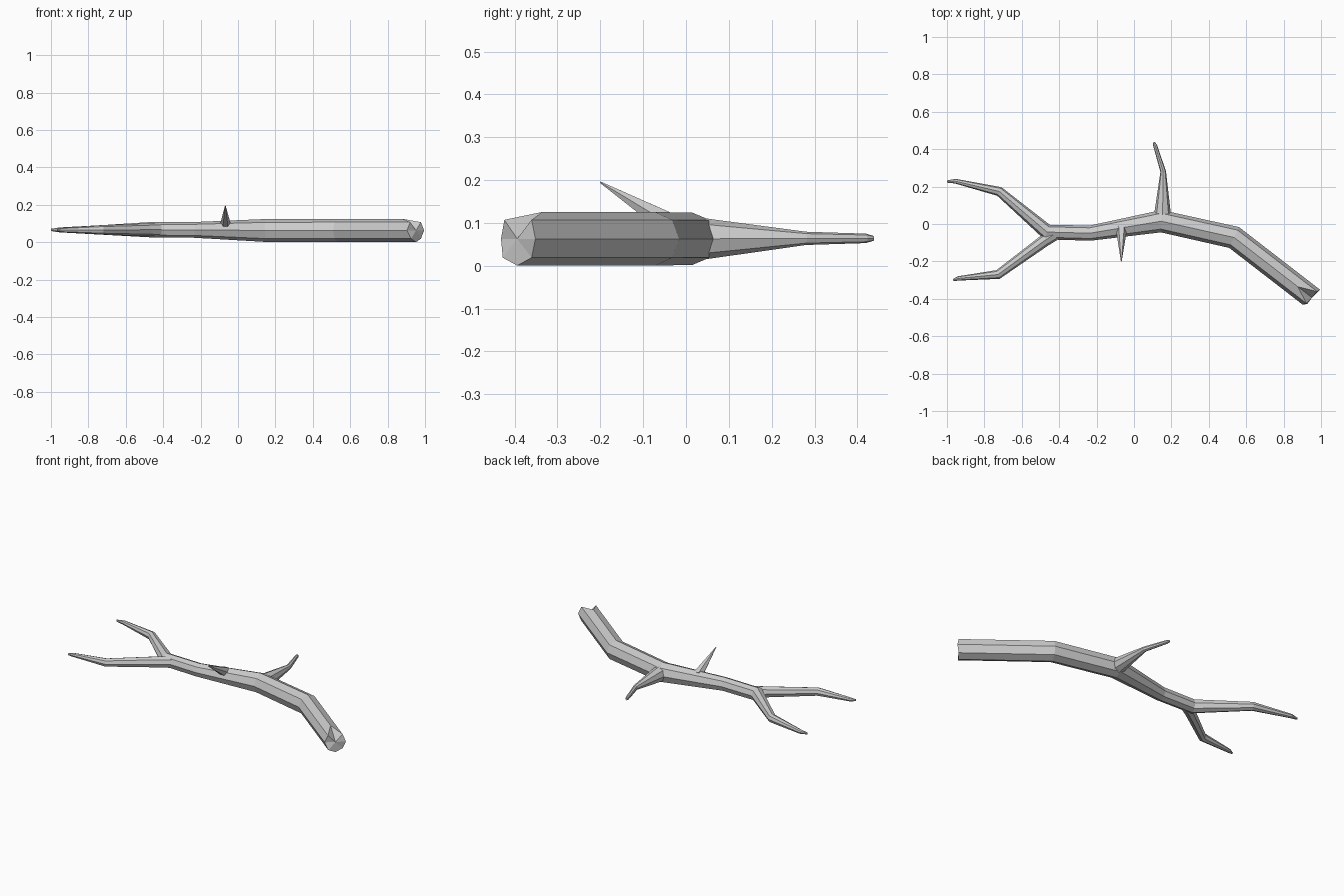
import bpy, bmesh
from math import sin, cos, pi
from mathutils import Vector

if "Cube" in bpy.data.objects:
    bpy.data.objects.remove(bpy.data.objects["Cube"])

UP = Vector((0, 0, 1))


def limb(name, pts, sides=8, jag=None):
    """Flat-shaded tapered tube; pts = (x, y, z, radius). jag moves first-ring
    points along the limb for a snapped end."""
    ps = [Vector(p[:3]) for p in pts]
    bm = bmesh.new()
    rings = []
    for i, p in enumerate(ps):
        d_in = (p - ps[max(i - 1, 0)]).normalized()
        d_out = (ps[min(i + 1, len(ps) - 1)] - p).normalized()
        t = (d_in + d_out).normalized()
        side = UP.cross(t).normalized()
        up = t.cross(side)
        ref = d_out if d_out.length > 0 else d_in
        miter = 1 / max(t.dot(ref), 0.6)
        r = pts[i][3]
        ring = []
        for k in range(sides):
            a = 2 * pi * k / sides
            co = p + side * (cos(a) * r * miter * 0.96) + up * (sin(a) * r)
            if i == 0 and jag:
                co += t * jag[k]
            ring.append(bm.verts.new(co))
        rings.append(ring)
    for a, b in zip(rings, rings[1:]):
        for k in range(sides):
            n = (k + 1) % sides
            bm.faces.new((a[k], a[n], b[n], b[k]))
    # fan caps
    for ring, c in ((rings[0], ps[0]), (rings[-1], ps[-1])):
        v = bm.verts.new(c)
        for k in range(sides):
            bm.faces.new((ring[k], ring[(k + 1) % sides], v))
    bmesh.ops.recalc_face_normals(bm, faces=bm.faces)
    me = bpy.data.meshes.new(name)
    bm.to_mesh(me)
    bm.free()
    ob = bpy.data.objects.new(name, me)
    bpy.context.collection.objects.link(ob)
    return ob


# main bough running into the upper fork, with a notched, snapped thick end
limb("main_branch", [
    (0.952, -0.394, 0.063, 0.0625),
    (0.535, -0.072, 0.063, 0.0625),
    (0.145, 0.015, 0.063, 0.061),
    (-0.235, -0.049, 0.066, 0.042),
    (-0.465, -0.043, 0.067, 0.041),
    (-0.72, 0.174, 0.066, 0.026),
    (-0.955, 0.229, 0.066, 0.013),
    (-1.0, 0.227, 0.066, 0.006),
], jag=[0.016, 0.006, 0.095, 0.0, -0.008, 0.0, 0.0, 0.0])

# lower fork
limb("fork_branch", [
    (-0.41, -0.045, 0.067, 0.036),
    (-0.48, -0.09, 0.067, 0.034),
    (-0.727, -0.27, 0.066, 0.025),
    (-0.94, -0.291, 0.065, 0.012),
    (-0.967, -0.3, 0.065, 0.006),
])

# side branch
limb("side_branch", [
    (0.148, 0.01, 0.063, 0.053),
    (0.153, 0.065, 0.063, 0.045),
    (0.156, 0.28, 0.064, 0.0155),
    (0.113, 0.42, 0.064, 0.011),
    (0.106, 0.437, 0.064, 0.006),
])

# thorn-like twig
limb("twig", [
    (-0.067, -0.022, 0.088, 0.032),
    (-0.068, -0.2, 0.195, 0.002),
], sides=6)
